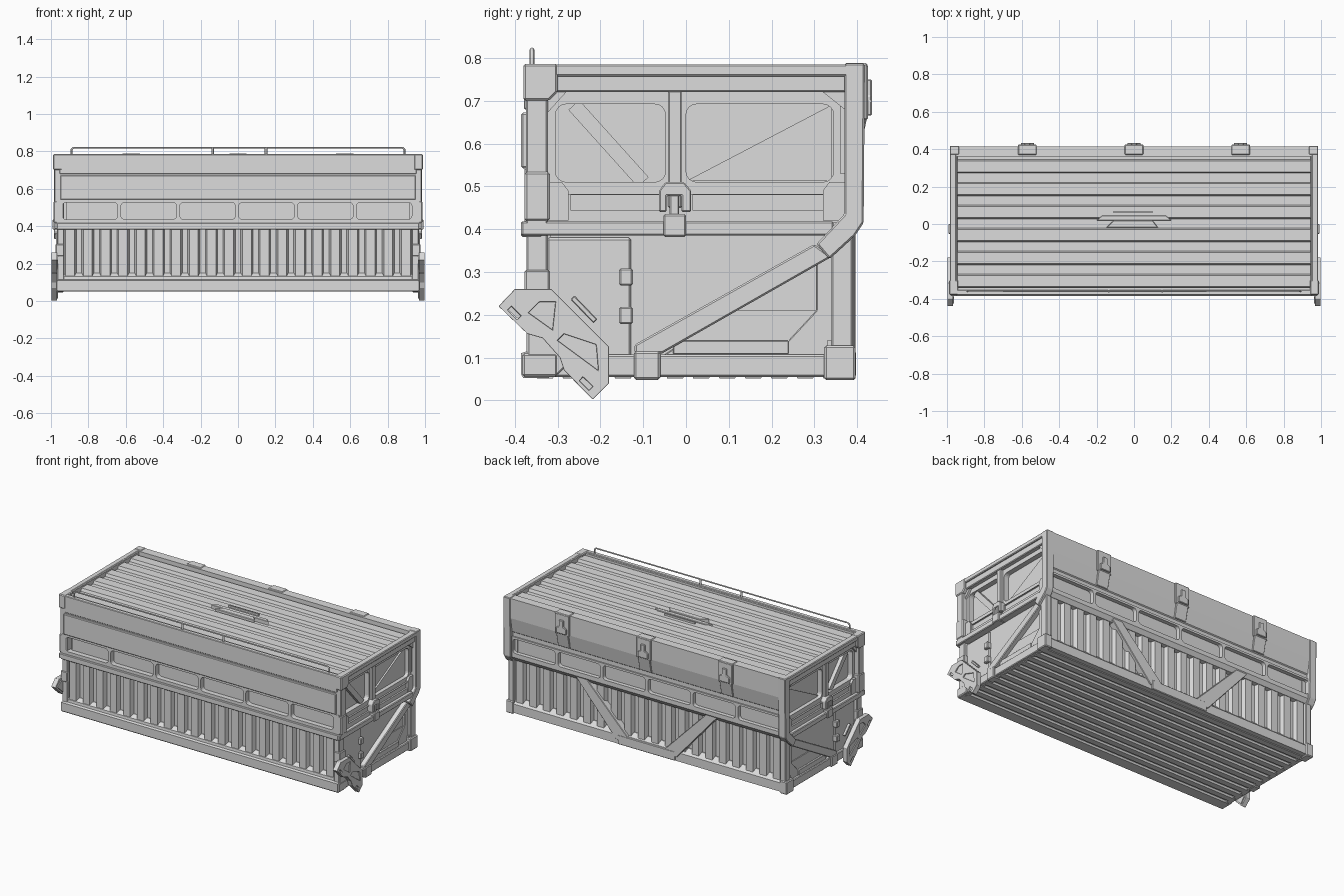
import bpy, bmesh, math
from mathutils import Matrix

grey = bpy.data.materials.new("light_grey")
grey.diffuse_color = (0.72, 0.72, 0.72, 1)

# Local axes (u, v, normal) for plates facing x, y or z
AXES = {'X': ((0, 1, 0), (0, 0, 1), (1, 0, 0)),
        'Y': ((1, 0, 0), (0, 0, 1), (0, -1, 0)),
        'Z': ((1, 0, 0), (0, 1, 0), (0, 0, 1))}


def plate(name, axis, d0, d1, loops, bevel=0.0, mirror=False):
    """Outline (later loops inside it are holes) extruded from d0 to d1 along an axis."""
    cu = bpy.data.curves.new(name, 'CURVE')
    cu.dimensions, cu.fill_mode = '2D', 'BOTH'
    cu.extrude = abs(d1 - d0) / 2
    for pts in loops:
        sp = cu.splines.new('POLY')
        sp.points.add(len(pts) - 1)
        for p, (u, v) in zip(sp.points, pts):
            p.co = (u, v, 0, 1)
        sp.use_cyclic_u = True
    tmp = bpy.data.objects.new(name + "_tmp", cu)
    bpy.context.collection.objects.link(tmp)
    bpy.context.view_layer.update()
    dg = bpy.context.evaluated_depsgraph_get()
    me = bpy.data.meshes.new_from_object(tmp.evaluated_get(dg))
    bpy.data.objects.remove(tmp)
    u, v, n = AXES[axis]
    m = Matrix((u, v, n)).transposed().to_4x4()
    m['XYZ'.index(axis)][3] = (d0 + d1) / 2
    me.transform(m)
    bm = bmesh.new()
    bm.from_mesh(me)
    bmesh.ops.remove_doubles(bm, verts=bm.verts, dist=1e-5)
    bmesh.ops.dissolve_limit(bm, angle_limit=0.01, verts=bm.verts, edges=bm.edges)
    bmesh.ops.recalc_face_normals(bm, faces=bm.faces)
    for f in bm.faces:
        f.smooth = False
    bm.to_mesh(me)
    bm.free()
    me.materials.clear()
    me.materials.append(grey)
    ob = bpy.data.objects.new(name, me)
    bpy.context.collection.objects.link(ob)
    if bevel:
        b = ob.modifiers.new("bevel", 'BEVEL')
        b.width, b.segments, b.limit_method = bevel, 1, 'ANGLE'
    if mirror:
        ob.modifiers.new("mirror", 'MIRROR')
    return ob


def rect(a, b, c, d):
    return [(a, c), (b, c), (b, d), (a, d)]


def rrect(a, b, c, d, r=0.02, n=4):
    pts = []
    for cx, cy, s in ((b - r, d - r, 0), (a + r, d - r, 1), (a + r, c + r, 2), (b - r, c + r, 3)):
        for i in range(n + 1):
            t = (s + i / n) * math.pi / 2
            pts.append((cx + r * math.cos(t), cy + r * math.sin(t)))
    return pts


def strip(p, q, w):
    (a, b), (c, d) = p, q
    k = w / 2 / math.hypot(c - a, d - b)
    nx, ny = -(d - b) * k, (c - a) * k
    return [(a + nx, b + ny), (a - nx, b - ny), (c - nx, d - ny), (c + nx, d + ny)]


def wave(a, b, count, base, low, high, ridge=0.4, slope=0.12):
    """Closed corrugated outline running along u."""
    pts, p = [(a, base), (a, low)], (b - a) / count
    for i in range(count):
        c = a + (i + 0.5) * p
        r, s = ridge * p / 2, slope * p
        pts += [(c - r - s, low), (c - r, high), (c + r, high), (c + r + s, low)]
    return pts + [(b, low), (b, base)]


def side(name, x0, x1, loops, bevel=0.0):
    return plate(name, 'X', x0, x1, loops, bevel, True)


# Inner body
plate("body_core", 'X', -0.918, 0.918, [[(-0.32, 0.075), (-0.32, 0.42), (-0.345, 0.43), (-0.345, 0.75),
      (0.375, 0.75), (0.375, 0.43), (0.33, 0.38), (0.33, 0.075)]])

# Corrugated roof, floor and walls
plate("roof_slats", 'X', -0.95, 0.95, [wave(-0.365, 0.37, 6, 0.74, 0.752, 0.77, 0.48, 0.06)])
plate("floor_slats", 'X', -0.95, 0.95, [wave(-0.36, 0.37, 12, 0.09, 0.062, 0.051, 0.6, 0.08)])
plate("front_ribs", 'Z', 0.10, 0.39, [wave(-0.945, 0.945, 20, -0.315, -0.342, -0.366, 0.5, 0.1)])
plate("back_ribs", 'Z', 0.09, 0.42, [wave(-0.945, 0.945, 20, 0.325, 0.355, 0.379, 0.5, 0.1)])

# Sills
plate("front_sill", 'X', -0.965, 0.965, [[(-0.385, 0.06), (-0.38, 0.052), (-0.32, 0.052), (-0.32, 0.15),
      (-0.345, 0.15), (-0.368, 0.132), (-0.37, 0.115), (-0.385, 0.11)]])
plate("back_sill", 'X', -0.96, 0.96, [[(0.39, 0.055), (0.33, 0.055), (0.33, 0.14), (0.36, 0.14), (0.38, 0.12), (0.39, 0.11)]])

# Window bands, front and back
holes = [rrect(-0.94 + i * 0.3145, -0.94 + i * 0.3145 + 0.297, 0.437, 0.527) for i in range(6)]
plate("front_band", 'Y', -0.377, -0.34, [rect(-0.97, 0.97, 0.385, 0.54)] + holes)
plate("front_band_lip", 'Y', -0.386, -0.335, [rect(-0.97, 0.97, 0.382, 0.418)], 0.004)
plate("back_band", 'Y', 0.37, 0.4, [rect(-0.955, 0.955, 0.42, 0.54)] + holes)
plate("back_band_lip", 'X', -0.955, 0.955, [[(0.4, 0.425), (0.33, 0.425), (0.33, 0.38), (0.382, 0.385), (0.4, 0.41)]])

# Upper front panels and lid strip
plate("front_upper_wall", 'Y', -0.373, -0.34, [rect(-0.955, 0.955, 0.54, 0.78)])
plate("front_raised_panel", 'Y', -0.385, -0.36, [rect(-0.95, 0.95, 0.542, 0.672)], 0.004)
plate("front_lid_strip", 'Y', -0.379, -0.352, [rect(-0.955, 0.955, 0.68, 0.785)], 0.003)

# Upper back wall leaning inward below the lid strip
plate("back_upper_wall", 'X', -0.955, 0.955, [[(0.36, 0.784), (0.36, 0.53), (0.392, 0.53), (0.392, 0.565),
      (0.398, 0.57), (0.414, 0.66), (0.414, 0.784)]])

# V braces on the back
for s in (-1, 1):
    plate("back_brace", 'Y', 0.335, 0.396, [[(s * 0.50, 0.41), (s * 0.42, 0.41), (s * 0.12, 0.105),
          (s * 0.12, 0.08), (s * 0.21, 0.08)]], 0.003)
plate("back_brace_foot", 'Y', 0.335, 0.397, [rect(-0.2, 0.2, 0.055, 0.115)], 0.004)

# Latches on the back
for x in (-0.57, 0, 0.57):
    plate("latch_top", 'Z', 0.76, 0.788, [rect(x - 0.05, x + 0.05, 0.37, 0.424)], 0.004)
    plate("latch_body", 'Y', 0.40, 0.425, [rect(x - 0.05, x + 0.05, 0.655, 0.785)], 0.004)
    plate("latch_tail", 'X', x - 0.042, x + 0.042, [[(0.40, 0.66), (0.423, 0.66), (0.404, 0.57), (0.385, 0.57)]], 0.003)
    plate("latch_lever", 'Y', 0.42, 0.434, [[(x - 0.035, 0.665), (x + 0.035, 0.665), (x + 0.035, 0.70),
          (x + 0.015, 0.71), (x + 0.015, 0.75), (x - 0.015, 0.75), (x - 0.015, 0.71), (x - 0.035, 0.70)]], 0.003)

# Roof handle
plate("roof_handle_base", 'Z', 0.75, 0.776, [[(-0.2, 0.02), (0.2, 0.02), (0.17, 0.045), (-0.17, 0.045)]], 0.002)
plate("roof_handle_grip", 'Z', 0.75, 0.781, [[(-0.15, -0.02), (0.13, -0.02), (0.1, 0.018), (-0.11, 0.018)]], 0.003)
plate("roof_handle_bar", 'Z', 0.75, 0.781, [rect(-0.11, 0.1, 0.06, 0.07)])


# Rail above the front edge
def rod(name, pts, r):
    cu = bpy.data.curves.new(name, 'CURVE')
    cu.dimensions, cu.bevel_depth, cu.bevel_resolution, cu.use_fill_caps = '3D', r, 1, True
    sp = cu.splines.new('POLY')
    sp.points.add(len(pts) - 1)
    for p, c in zip(sp.points, pts):
        p.co = (*c, 1)
    cu.materials.append(grey)
    bpy.context.collection.objects.link(bpy.data.objects.new(name, cu))


rod("rail_bar", [(x, -0.36, z) for x, z in ((-0.89, 0.77), (-0.89, 0.81), (-0.88, 0.82), (0.88, 0.82), (0.89, 0.81), (0.89, 0.77))], 0.005)
for x in (-0.135, 0.15):
    rod("rail_post", [(x, -0.36, 0.77), (x, -0.36, 0.82)], 0.007)

# End walls with upper windows
side("end_upper_wall", 0.91, 0.95, [rect(-0.33, 0.38, 0.42, 0.73),
     rrect(-0.305, -0.048, 0.51, 0.692, 0.025), rrect(0, 0.345, 0.51, 0.692, 0.025)])
side("end_lower_wall", 0.91, 0.94, [rect(-0.335, 0.35, 0.09, 0.40)])
side("window_strut", 0.91, 0.94, [strip((-0.262, 0.69), (-0.10, 0.51), 0.034)])
side("window_fold", 0.91, 0.928, [[(0.0, 0.512), (0.34, 0.69), (0.34, 0.512)]])
side("end_belt", 0.94, 0.96, [rect(-0.33, 0.36, 0.415, 0.482), rect(-0.27, -0.06, 0.445, 0.48), rect(0.015, 0.32, 0.445, 0.48)])
for pts in ([(-0.325, 0.42), (-0.275, 0.42), (-0.275, 0.49), (-0.29, 0.51), (-0.325, 0.51)],
            [(0.37, 0.42), (0.32, 0.42), (0.32, 0.49), (0.335, 0.51), (0.37, 0.51)],
            [(-0.325, 0.67), (-0.28, 0.72), (-0.325, 0.72)], [(0.37, 0.68), (0.32, 0.72), (0.37, 0.72)]):
    side("end_gusset", 0.94, 0.964, [pts])

# End frame
side("end_top_beam", 0.945, 0.975, [rect(-0.36, 0.40, 0.72, 0.784)], 0.004)
side("end_top_trim", 0.95, 0.985, [rect(-0.36, 0.40, 0.757, 0.785)], 0.004)
side("front_post", 0.93, 0.967, [rect(-0.373, -0.323, 0.06, 0.40)], 0.004)
side("front_upper_post", 0.93, 0.982, [rect(-0.374, -0.323, 0.40, 0.72)], 0.004)
side("front_post_sleeve", 0.93, 0.986, [rect(-0.377, -0.318, 0.418, 0.535)], 0.006)
side("front_post_foot", 0.93, 0.975, [rect(-0.377, -0.318, 0.24, 0.305)], 0.004)
side("front_top_corner", 0.94, 0.988, [[(-0.38, 0.70), (-0.32, 0.70), (-0.30, 0.72), (-0.30, 0.786), (-0.38, 0.786)]], 0.005)
side("end_middle_beam", 0.935, 0.982, [rect(-0.385, 0.345, 0.385, 0.418)], 0.004)
side("end_window_post", 0.94, 0.968, [rect(-0.042, -0.01, 0.45, 0.73)], 0.003)
side("back_knee_post", 0.935, 0.985, [[(0.37, 0.787), (0.37, 0.435), (0.305, 0.365), (0.335, 0.33),
     (0.395, 0.385), (0.415, 0.415), (0.418, 0.787)]], 0.004)
side("back_lower_post", 0.93, 0.968, [rect(0.34, 0.39, 0.06, 0.39)], 0.004)
side("end_bottom_beam", 0.93, 0.966, [rect(-0.37, 0.37, 0.055, 0.107)], 0.004)
side("back_foot", 0.93, 0.98, [rect(0.323, 0.396, 0.047, 0.128)], 0.005)
side("middle_foot", 0.93, 0.976, [rect(-0.122, -0.06, 0.048, 0.115)], 0.005)
side("front_foot", 0.93, 0.972, [rect(-0.382, -0.30, 0.055, 0.11)], 0.005)
side("end_brace", 0.935, 0.972, [[(-0.12, 0.11), (-0.055, 0.11), (0.34, 0.335), (0.30, 0.365), (-0.12, 0.13)]], 0.004)

# Lower triangle border, inner panel line, door and hinges
side("triangle_border", 0.93, 0.95, [[(-0.06, 0.10), (0.345, 0.10), (0.345, 0.345), (0.305, 0.325), (0.305, 0.21),
     (0.24, 0.14), (0.0, 0.14)]], 0.002)
side("triangle_trim", 0.93, 0.957, [rect(-0.03, 0.24, 0.108, 0.14)], 0.002)
side("triangle_inner_panel", 0.93, 0.945, [[(-0.01, 0.14), (0.24, 0.14), (0.305, 0.21), (0.11, 0.21)]])
side("end_door", 0.93, 0.95, [rect(-0.325, -0.128, 0.10, 0.38)], 0.005)
for z in (0.288, 0.198):
    side("door_hinge", 0.935, 0.968, [rect(-0.156, -0.124, z - 0.02, z + 0.02)], 0.004)
side("door_handle", 0.945, 0.965, [strip((-0.265, 0.24), (-0.212, 0.185), 0.012)], 0.002)

# End clasp
side("clasp_upper", 0.945, 0.985, [[(-0.063, 0.44), (-0.045, 0.44), (-0.045, 0.478), (-0.01, 0.478), (-0.01, 0.44),
     (0.012, 0.44), (0.012, 0.49), (-0.005, 0.51), (-0.048, 0.51), (-0.063, 0.49)]], 0.003)
side("clasp_lower", 0.945, 0.992, [rect(-0.053, 0.0, 0.382, 0.435)], 0.004)
side("clasp_pin", 0.945, 0.98, [rect(-0.038, -0.016, 0.43, 0.48)], 0.003)

# Angled foot bracket with shallow cut-outs and two slots
side("bracket", 0.968, 0.998, [[(-0.438, 0.22), (-0.40, 0.26), (-0.315, 0.26), (-0.18, 0.125), (-0.18, 0.04),
     (-0.218, 0.002), (-0.285, 0.07), (-0.295, 0.1), (-0.335, 0.145), (-0.37, 0.155)],
     [(-0.368, 0.205), (-0.342, 0.23), (-0.305, 0.23), (-0.312, 0.165)],
     [(-0.30, 0.14), (-0.285, 0.155), (-0.21, 0.13), (-0.205, 0.07)],
     strip((-0.412, 0.215), (-0.39, 0.193), 0.012), strip((-0.245, 0.05), (-0.222, 0.028), 0.012)], 0.002)
side("bracket_back", 0.962, 0.992, [[(-0.425, 0.22), (-0.39, 0.245), (-0.31, 0.245), (-0.19, 0.12), (-0.19, 0.045),
     (-0.218, 0.015), (-0.275, 0.07), (-0.285, 0.105), (-0.33, 0.155), (-0.365, 0.165)]])
side("bracket_mount", 0.935, 0.97, [[(-0.37, 0.06), (-0.30, 0.06), (-0.24, 0.12), (-0.30, 0.22), (-0.37, 0.22)]], 0.003)
